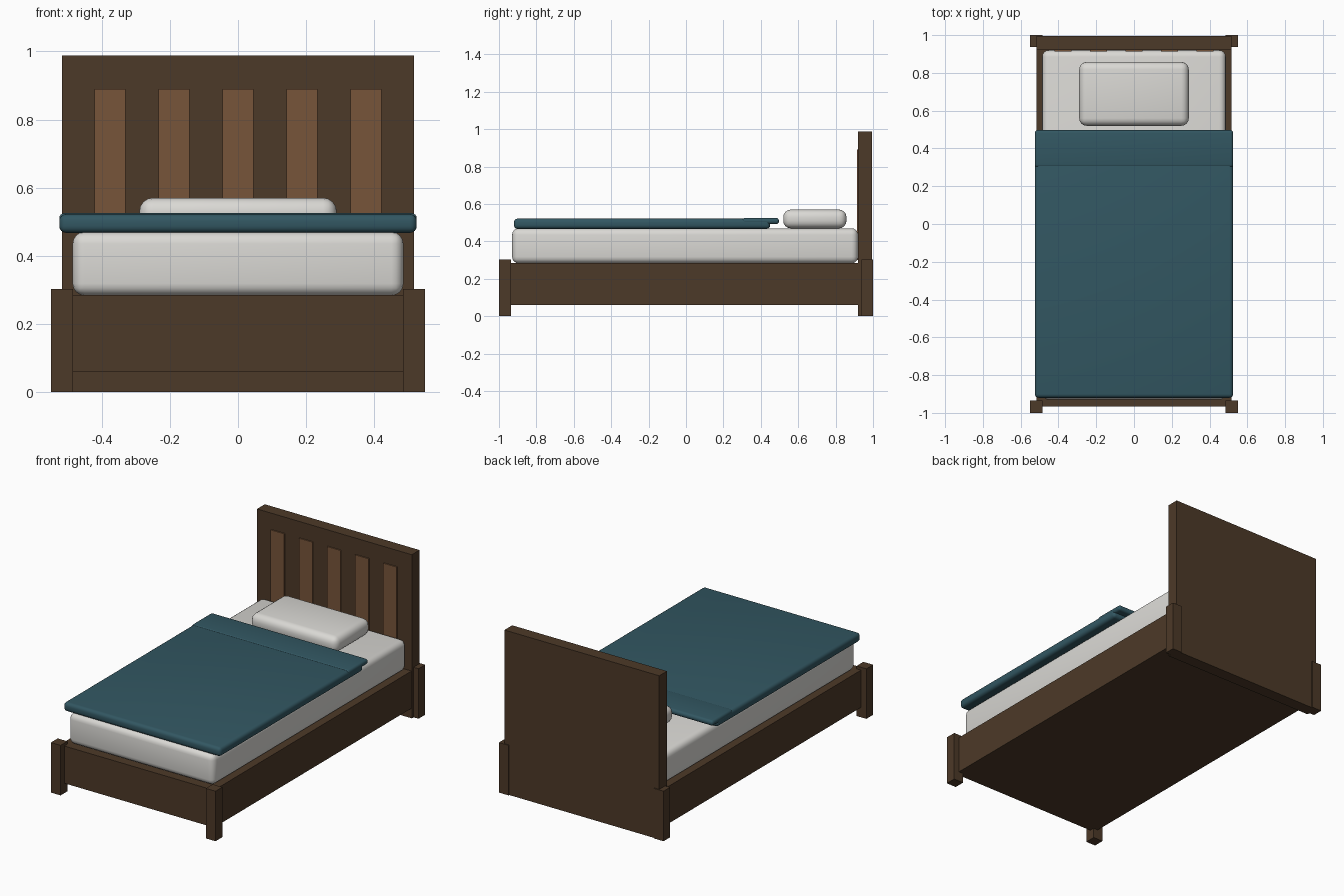
import bpy

cube = bpy.data.objects.get("Cube")
if cube:
    bpy.data.objects.remove(cube, do_unlink=True)


def material(name, rgb):
    m = bpy.data.materials.new(name)
    m.use_nodes = True
    m.diffuse_color = (*rgb, 1)
    bsdf = next(n for n in m.node_tree.nodes if n.type == "BSDF_PRINCIPLED")
    bsdf.inputs["Base Color"].default_value = (*rgb, 1)
    return m


dark_wood = material("dark wood", (0.073, 0.041, 0.021))
light_wood = material("light wood", (0.185, 0.09, 0.042))
linen = material("white linen", (0.70, 0.69, 0.66))
teal = material("teal cloth", (0.032, 0.095, 0.122))


def box(name, x, y, z, mat, soft=0):
    """Box from (low, high) ranges; soft rounds the edges and smooths the shading."""
    ranges = (x, y, z)
    bpy.ops.mesh.primitive_cube_add(size=1, location=[(a + b) / 2 for a, b in ranges])
    ob = bpy.context.object
    ob.name = name
    ob.scale = [b - a for a, b in ranges]
    bpy.ops.object.transform_apply(location=False, rotation=False, scale=True)
    ob.data.materials.append(mat)
    if soft:
        bev = ob.modifiers.new("rounded edges", "BEVEL")
        bev.width = soft
        bev.segments = 4
        bev.limit_method = "NONE"
        bpy.ops.object.shade_smooth()
    return ob


# Frame and headboard
box("bed_base", (-0.515, 0.515), (-0.965, 0.93), (0.06, 0.285), dark_wood)
box("headboard", (-0.517, 0.517), (0.92, 0.994), (0, 0.988), dark_wood)

# Corner legs
for side, sx in (("left", 1), ("right", -1)):
    x = sorted((sx * 0.485, sx * 0.55))
    box(f"front_leg_{side}", x, (-1, -0.935), (0, 0.302), dark_wood)
    box(f"back_leg_{side}", x, (0.937, 1), (0, 0.302), dark_wood)

# Headboard slats
for i in range(5):
    cx = (i - 2) * 0.188
    box(f"headboard_slat_{i + 1}", (cx - 0.045, cx + 0.045), (0.913, 0.925), (0.3, 0.89), light_wood)

# Bedding
box("mattress", (-0.486, 0.486), (-0.93, 0.92), (0.283, 0.47), linen, 0.035)
box("pillow", (-0.29, 0.29), (0.52, 0.858), (0.47, 0.57), linen, 0.04)
box("blanket", (-0.525, 0.525), (-0.92, 0.45), (0.467, 0.522), teal, 0.02)
box("blanket_fold", (-0.525, 0.525), (0.3, 0.497), (0.492, 0.525), teal, 0.015)
